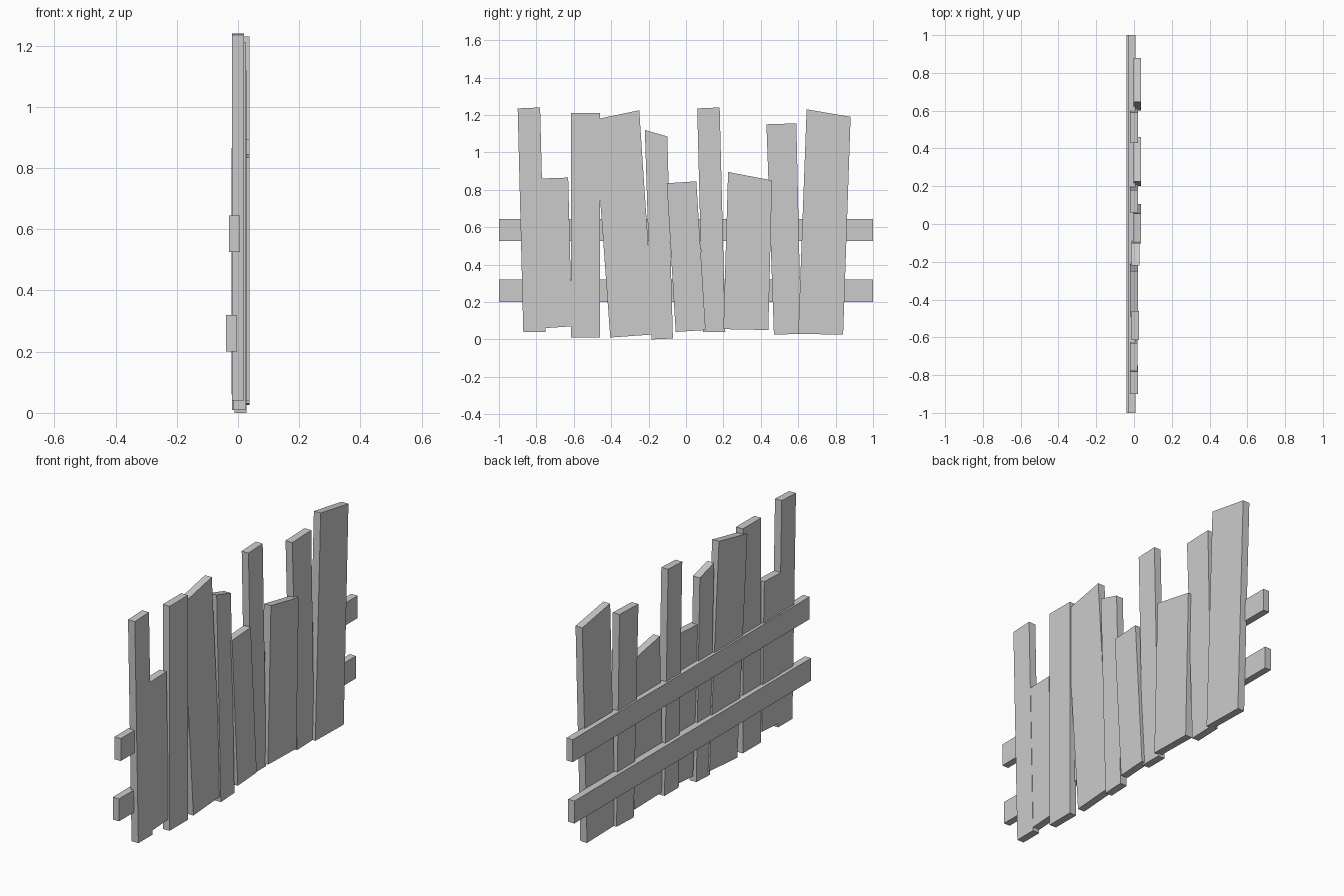
import bpy
import bmesh

cube = bpy.data.objects.get("Cube")
if cube:
    bpy.data.objects.remove(cube, do_unlink=True)

grey = bpy.data.materials.new("plain_grey")
grey.use_nodes = True
grey.diffuse_color = (0.6, 0.6, 0.6, 1)
grey.node_tree.nodes["Principled BSDF"].inputs["Base Color"].default_value = (0.6, 0.6, 0.6, 1)


def board(name, outline, back, front):
    """Extrude a (y, z) outline along x from back to front."""
    bm = bmesh.new()
    face = bm.faces.new([bm.verts.new((back, y, z)) for y, z in outline])
    result = bmesh.ops.extrude_face_region(bm, geom=[face])
    moved = [v for v in result["geom"] if isinstance(v, bmesh.types.BMVert)]
    bmesh.ops.translate(bm, verts=moved, vec=(front - back, 0, 0))
    bmesh.ops.recalc_face_normals(bm, faces=bm.faces)
    mesh = bpy.data.meshes.new(name)
    bm.to_mesh(mesh)
    bm.free()
    mesh.materials.append(grey)
    obj = bpy.data.objects.new(name, mesh)
    bpy.context.collection.objects.link(obj)


# Uneven upright planks: back depth, then bottom and top corners as (y, z)
planks = [
    (-0.020, (-0.87, 0.04), (-0.75, 0.04), (-0.78, 1.24), (-0.90, 1.235)),
    (-0.022, (-0.76, 0.06), (-0.61, 0.07), (-0.63, 0.865), (-0.78, 0.86)),
    (-0.014, (-0.615, 0.01), (-0.46, 0.01), (-0.46, 1.21), (-0.615, 1.21)),
    (-0.020, (-0.405, 0.01), (-0.17, 0.027), (-0.25, 1.225), (-0.49, 1.175)),
    (-0.012, (-0.185, 0.0), (-0.07, 0.005), (-0.10, 1.085), (-0.22, 1.12)),
    (-0.003, (-0.055, 0.04), (0.105, 0.05), (0.055, 0.845), (-0.103, 0.835)),
    (-0.020, (0.09, 0.04), (0.21, 0.04), (0.18, 1.24), (0.06, 1.235)),
    (-0.003, (0.20, 0.055), (0.44, 0.05), (0.46, 0.85), (0.225, 0.895)),
    (-0.020, (0.47, 0.025), (0.615, 0.03), (0.59, 1.155), (0.43, 1.15)),
    (-0.003, (0.60, 0.03), (0.84, 0.025), (0.88, 1.19), (0.645, 1.23)),
]
for number, (back, *corners) in enumerate(planks, 1):
    board(f"plank_{number}", corners, back, back + 0.04)

# Two horizontal rails behind the planks
for name, low, high, back in (("lower_rail", 0.20, 0.32, -0.04),
                              ("upper_rail", 0.525, 0.645, -0.03)):
    board(name, [(-1, low), (1, low), (1, high), (-1, high)], back, back + 0.037)
